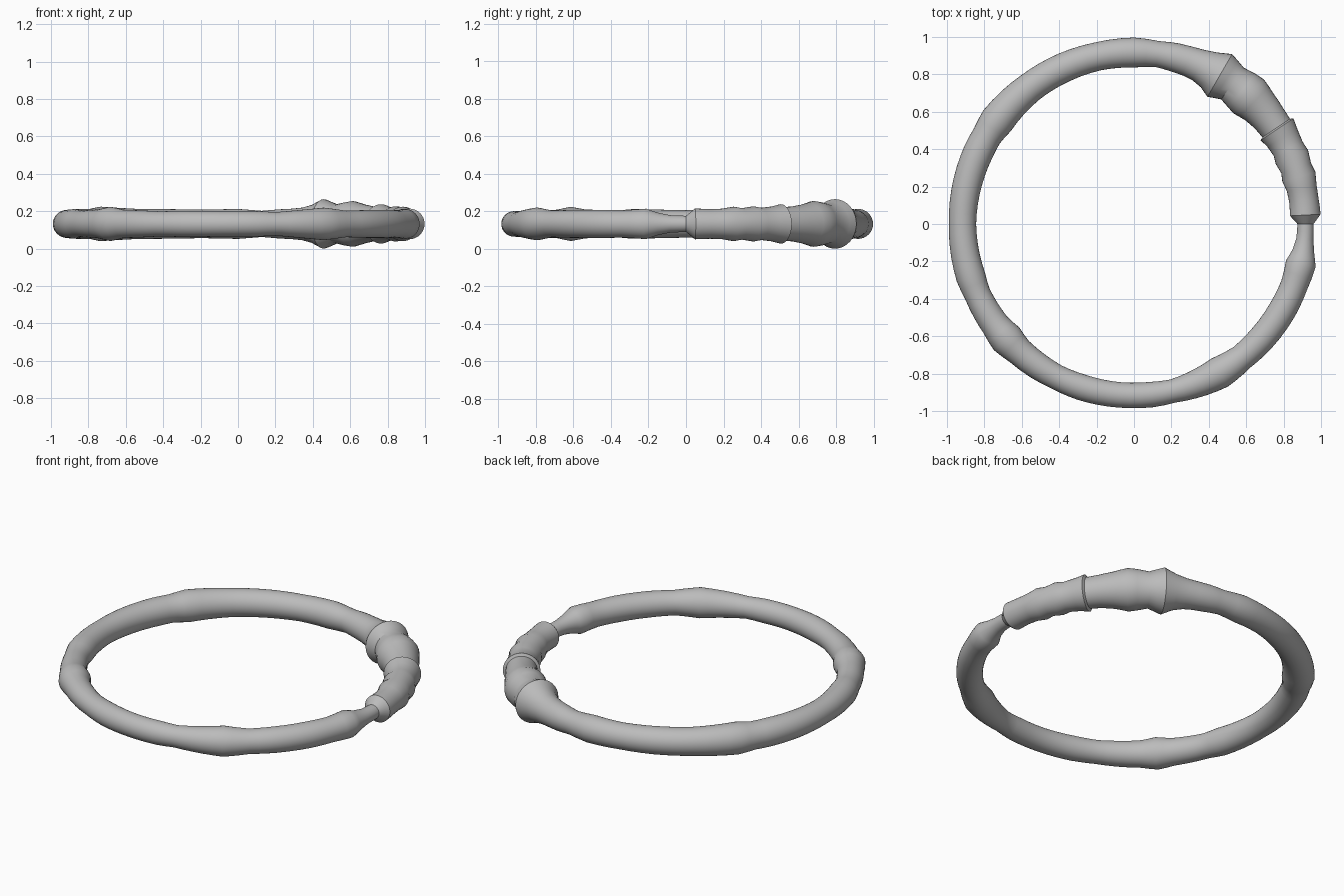
import bpy, bmesh, math

cube = bpy.data.objects.get("Cube")
if cube:
    bpy.data.objects.remove(cube, do_unlink=True)

RING_RADIUS = 0.917
SIDES = 32
MAX_STEP = 4.0

# Tube thickness round the ring: (angle in degrees, radius in thousandths)
PROFILE = [
    (0, 43), (3, 82), (8, 79), (12, 81), (16, 92), (19, 84), (23, 94),
    (26, 86), (30, 93), (33.5, 105), (34, 89), (38, 93), (43, 104), (48, 122),
    (51, 116), (55, 104), (60, 132), (64, 103), (68, 87), (72, 81), (76, 78),
    (82, 70), (90, 80), (102, 76), (114, 79), (127, 81), (143, 92), (149, 80),
    (155, 81), (166, 78), (180, 73), (198, 79), (204, 71), (210, 74),
    (216, 77), (222, 91), (228, 76), (236, 72), (243, 67), (252, 70),
    (265, 68), (276, 68), (283, 63), (300, 87), (309, 71), (318, 74),
    (330, 75), (339, 73), (346.6, 81), (351, 58), (355, 46), (360, 43),
]


def sections():
    """Yield evenly subdivided (angle, radius) stations round the ring."""
    for (a0, r0), (a1, r1) in zip(PROFILE, PROFILE[1:]):
        count = math.ceil((a1 - a0) / MAX_STEP)
        for i in range(count):
            t = i / count
            yield math.radians(a0 + (a1 - a0) * t), (r0 + (r1 - r0) * t) / 1000


# Closed tube of round cross-sections
height = max(r for _, r in PROFILE) / 1000
bm = bmesh.new()
rings = []
for angle, radius in sections():
    loop = []
    for k in range(SIDES):
        turn = math.tau * k / SIDES
        reach = RING_RADIUS + radius * math.cos(turn)
        loop.append(bm.verts.new((reach * math.cos(angle),
                                  reach * math.sin(angle),
                                  height + radius * math.sin(turn))))
    rings.append(loop)
for i, loop in enumerate(rings):
    following = rings[(i + 1) % len(rings)]
    for k in range(SIDES):
        n = (k + 1) % SIDES
        bm.faces.new((loop[k], following[k], following[n], loop[n]))
bmesh.ops.recalc_face_normals(bm, faces=bm.faces)

mesh = bpy.data.meshes.new("knobbly_ring")
bm.to_mesh(mesh)
bm.free()
ring = bpy.data.objects.new("knobbly_ring", mesh)
bpy.context.collection.objects.link(ring)

# Plain grey surface
grey = bpy.data.materials.new("plain_grey")
grey.use_nodes = True
colour = (0.5, 0.5, 0.5, 1)
grey.diffuse_color = colour
grey.node_tree.nodes["Principled BSDF"].inputs["Base Color"].default_value = colour
mesh.materials.append(grey)

# Smooth tube with sharp collars
bpy.ops.object.select_all(action="DESELECT")
ring.select_set(True)
bpy.context.view_layer.objects.active = ring
bpy.ops.object.shade_smooth_by_angle(angle=math.radians(32))
